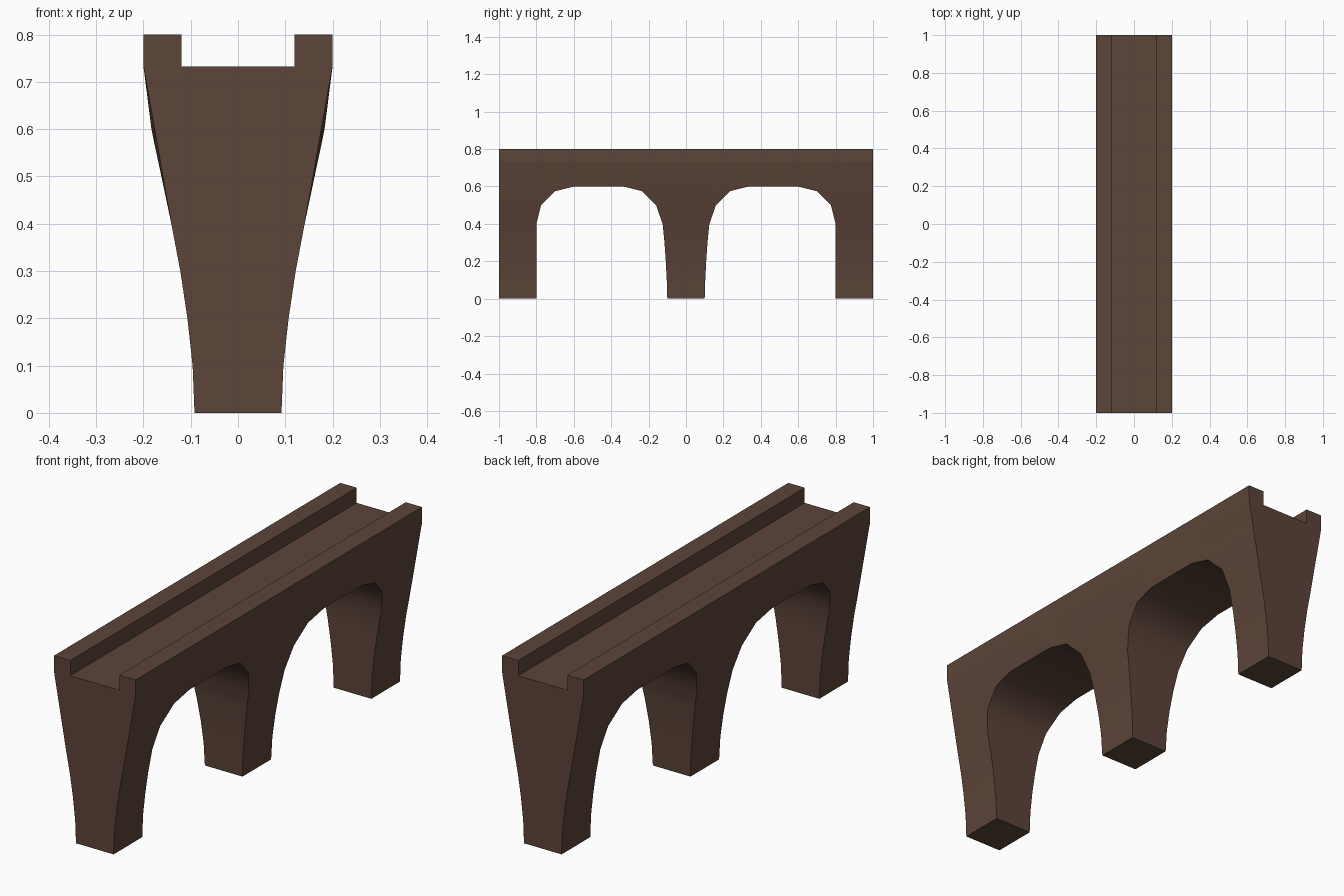
import bpy, bmesh, math

if "Cube" in bpy.data.objects:
    bpy.data.objects.remove(bpy.data.objects["Cube"])

stone = bpy.data.materials.new("brown stone")
stone.diffuse_color = (0.107, 0.058, 0.041, 1)
stone.use_nodes = True
stone.node_tree.nodes["Principled BSDF"].inputs["Base Color"].default_value = stone.diffuse_color

DECK, TOP, CURB = 0.733, 0.8, 0.12
# rows: height, half thickness, inner and outer side of the arch opening
ROWS = [(0.0, 0.092, 0.10, 0.80), (0.1, 0.096, 0.103, 0.80),
        (0.2, 0.107, 0.108, 0.80), (0.3, 0.122, 0.115, 0.80),
        (0.4, 0.141, 0.125, 0.80), (0.5, 0.162, 0.16, 0.775),
        (0.575, 0.178, 0.235, 0.70), (0.6, 0.183, 0.335, 0.60),
        (DECK, 0.2, 0.335, 0.60)]


def half_thickness(y, z):
    # the end faces taper straight from the leg to the deck
    if abs(y) > 0.99 and z > 0.4:
        return 0.141 + (0.2 - 0.141) * (z - 0.4) / (DECK - 0.4)
    return min(ROWS, key=lambda r: abs(r[0] - z))[1]


bm = bmesh.new()


def cell(s, y0, y1, y2, y3, z0, z1):
    pts = [(y0, z0), (y1, z0), (y2, z1), (y3, z1)]
    bm.faces.new([bm.verts.new((-1, s * y, z)) for y, z in pts])


# side elevation with two arches, mirrored front to back
for s in (-1, 1):
    for (z0, _, a0, b0), (z1, _, a1, b1) in zip(ROWS, ROWS[1:]):
        cell(s, 0, a0, a1, 0, z0, z1)
        cell(s, b0, 1, 1, b1, z0, z1)
    cell(s, 0.335, 0.60, 0.60, 0.335, 0.6, DECK)
bmesh.ops.remove_doubles(bm, verts=bm.verts[:], dist=1e-4)
bmesh.ops.recalc_face_normals(bm, faces=bm.faces[:])

# give it thickness, tapering towards the feet
ext = bmesh.ops.extrude_face_region(bm, geom=bm.faces[:], use_keep_orig=True)
for v in ext["geom"]:
    if isinstance(v, bmesh.types.BMVert):
        v.co.x = 1
for v in bm.verts:
    v.co.x *= half_thickness(v.co.y, v.co.z)


def top_faces():
    return [f for f in bm.faces if all(v.co.z > DECK - 1e-4 for v in f.verts)]


# raise the two curbs along the deck
for x in (-CURB, CURB):
    faces = top_faces()
    edges = {e for f in faces for e in f.edges}
    verts = {v for f in faces for v in f.verts}
    bmesh.ops.bisect_plane(bm, geom=list(verts) + list(edges) + faces,
                           plane_co=(x, 0, 0), plane_no=(1, 0, 0))
curbs = [f for f in top_faces() if abs(f.calc_center_median().x) > CURB]
ext = bmesh.ops.extrude_face_region(bm, geom=curbs)
for v in ext["geom"]:
    if isinstance(v, bmesh.types.BMVert):
        v.co.z = TOP
bmesh.ops.recalc_face_normals(bm, faces=bm.faces[:])

mesh = bpy.data.meshes.new("arched_bridge")
bm.to_mesh(mesh)
bm.free()
mesh.materials.append(stone)
bridge = bpy.data.objects.new("arched_bridge", mesh)
bpy.context.collection.objects.link(bridge)
bpy.context.view_layer.objects.active = bridge
bridge.select_set(True)
bpy.ops.object.shade_smooth_by_angle(angle=math.radians(40))
